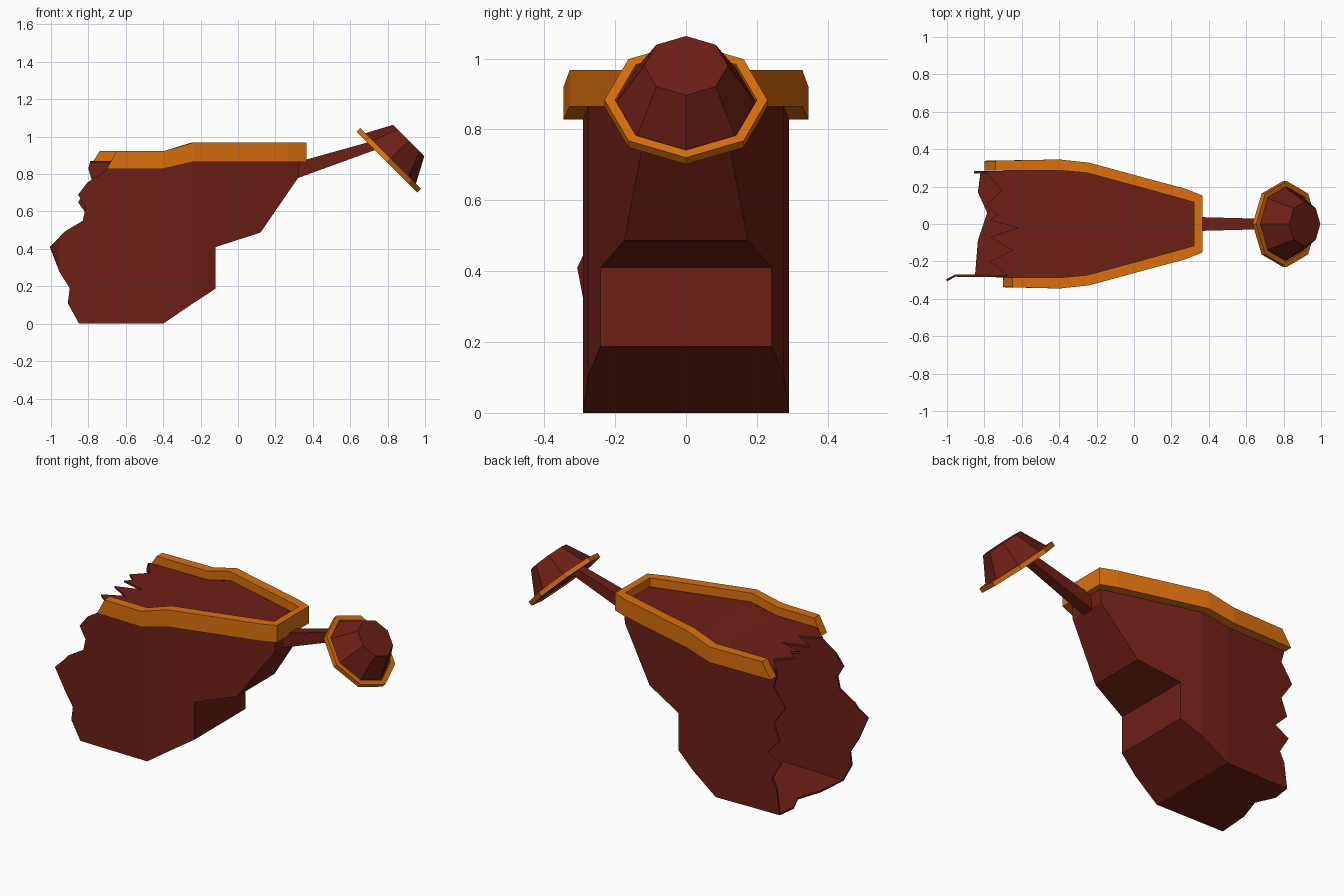
import bpy, bmesh, math
from mathutils import Matrix, Vector

if "Cube" in bpy.data.objects:
    bpy.data.objects.remove(bpy.data.objects["Cube"])


def material(name, rgb):
    m = bpy.data.materials.new(name)
    m.diffuse_color = (*rgb, 1)
    m.use_nodes = True
    m.node_tree.nodes["Principled BSDF"].inputs["Base Color"].default_value = m.diffuse_color
    return m


RED = material("dark_red_wood", (0.155, 0.014, 0.008))
ORANGE = material("orange_trim", (0.70, 0.16, 0.004))


def finish(bm, name, mat, thickness=0):
    bmesh.ops.remove_doubles(bm, verts=bm.verts, dist=0.0005)
    bmesh.ops.recalc_face_normals(bm, faces=bm.faces)
    me = bpy.data.meshes.new(name)
    bm.to_mesh(me)
    bm.free()
    me.materials.append(mat)
    ob = bpy.data.objects.new(name, me)
    bpy.context.collection.objects.link(ob)
    if thickness:
        s = ob.modifiers.new("shell", 'SOLIDIFY')
        s.thickness = thickness
        s.offset = -1
    return ob


def lerp(x, table):
    if x <= table[0][0]:
        return table[0][1]
    for (a, va), (b, vb) in zip(table, table[1:]):
        if x <= b:
            return va + (vb - va) * (x - a) / (b - a)
    return table[-1][1]


def half_width(x):
    return lerp(x, [(-0.85, 0.282), (-0.4, 0.29), (-0.24, 0.275), (0.33, 0.115)])


def deck_z(x):
    return lerp(x, [(-0.4, 0.87), (-0.24, 0.915)])


def panel(bm, points, cuts):
    """Flat polygon split along x so that it can be bent afterwards."""
    vs = [bm.verts.new(p) for p in points]
    bm.faces.new(vs)
    for x in cuts:
        bmesh.ops.bisect_plane(bm, geom=bm.verts[:] + bm.edges[:] + bm.faces[:],
                               plane_co=(x, 0, 0), plane_no=(1, 0, 0), dist=1e-5)


# Hull: two bent side walls with torn ends, joined by floor and stepped bow
keel = [(-0.4, 0), (-0.24, 0.109), (-0.12, 0.187), (-0.12, 0.41), (0.12, 0.487),
        (0.325, 0.785), (0.33, 0.915)]
top = [(-0.24, 0.915), (-0.4, 0.87)]
torn = {
    -1: [(-0.68, 0.87), (-0.69, 0.83), (-0.805, 0.755), (-0.855, 0.69), (-0.815, 0.62),
         (-0.83, 0.55), (-0.93, 0.49), (-1.0, 0.41), (-0.955, 0.28), (-0.90, 0.19),
         (-0.91, 0.11), (-0.85, 0)],
    1: [(-0.79, 0.87), (-0.80, 0.83), (-0.78, 0.76), (-0.855, 0.65), (-0.78, 0.54),
        (-0.82, 0.44), (-0.74, 0.36), (-0.83, 0.31), (-0.77, 0.21), (-0.80, 0.15),
        (-0.82, 0)],
}
hull = bmesh.new()
for side, edge in torn.items():
    bm = bmesh.new()
    panel(bm, [(x, 0, z) for x, z in keel + top + edge], [-0.955, -0.4, -0.24])
    for v in bm.verts:
        bend = 0.025 * max(0, -0.955 - v.co.x) / 0.045
        v.co.y = side * (half_width(v.co.x) + bend)
    me = bpy.data.meshes.new("wall_tmp")
    bm.to_mesh(me)
    bm.free()
    hull.from_mesh(me)
    bpy.data.meshes.remove(me)
floor = [(-0.4, 0.29), (-0.82, half_width(-0.82)), (-0.835, 0.17), (-0.785, 0.06),
         (-0.835, -0.09), (-0.85, -half_width(-0.85)), (-0.4, -0.29)]
hull.faces.new([hull.verts.new((x, y, 0)) for x, y in floor])
for (xa, za), (xb, zb) in zip(keel, keel[1:]):
    a, b = half_width(xa), half_width(xb)
    hull.faces.new([hull.verts.new(p) for p in
                    [(xa, -a, za), (xb, -b, zb), (xb, b, zb), (xa, a, za)]])
finish(hull, "hull", RED, 0.012)

# Deck with a splintered edge
splinters = [(-0.79, 0.28), (-0.71, 0.18), (-0.79, 0.10), (-0.73, 0.05), (-0.77, 0.02),
             (-0.62, -0.02), (-0.77, -0.07), (-0.65, -0.14), (-0.77, -0.20), (-0.67, -0.28)]
bow = [(-0.4, -0.288), (-0.24, -0.273), (0.328, -0.114)]
deck = bmesh.new()
panel(deck, [(x, y, 0) for x, y in splinters + bow + [(x, -y) for x, y in bow[::-1]]],
      [-0.4, -0.24])
for v in deck.verts:
    v.co.z = deck_z(v.co.x)
finish(deck, "deck", RED, 0.012)

# Rail: box section swept round the deck, slanted broken ends
rail_plan = [(-0.4, 0.345, -0.4, 0.287), (-0.24, 0.328, -0.25, 0.273),
             (0.12, 0.23, 0.10, 0.178), (0.27, 0.19, 0.25, 0.136),
             (0.365, 0.153, 0.322, 0.116)]


def rail_section(xo, yo, xi, yi, slant=0):
    zb = lerp(xo, [(-0.4, 0.828), (-0.24, 0.865)])
    zt = lerp(xo, [(-0.4, 0.922), (-0.24, 0.968)])
    return [(xo, yo, zb), (xo + slant, yo, zt), (xi + slant, yi, zt), (xi, yi, zb)]


sections = [rail_section(-0.70, -0.338, -0.70, -0.285, 0.05)]
sections += [rail_section(a, -b, c, -d) for a, b, c, d in rail_plan]
sections += [rail_section(*p) for p in rail_plan[::-1]]
sections += [rail_section(-0.80, 0.338, -0.80, 0.285, 0.06)]


def loft(name, sections, mat, caps=True):
    bm = bmesh.new()
    rings = [[bm.verts.new(p) for p in s] for s in sections]
    n = len(rings[0])
    for r, q in zip(rings, rings[1:]):
        for i in range(n):
            j = (i + 1) % n
            bm.faces.new([r[i], r[j], q[j], q[i]])
    if caps:
        bm.faces.new(rings[0])
        bm.faces.new(rings[-1])
    return finish(bm, name, mat)


loft("rail", sections, ORANGE)

# Tapered bow spar
loft("bow_spar", [[(x, -w, zb), (x, w, zb), (x, w, zt), (x, -w, zt)]
                  for x, w, zb, zt in [(0.31, 0.038, 0.775, 0.862),
                                       (0.75, 0.026, 0.935, 0.985)]], RED)

# Tilted eight-sided cap and its trim ring
tilt = Matrix.Translation((0.797, 0, 0.864)) @ Matrix.Rotation(math.radians(45), 4, 'Y')


def octagon(r, h):
    return [tilt @ Vector((r * math.cos(k * math.pi / 4), r * math.sin(k * math.pi / 4), h))
            for k in range(8)]


loft("cap", [octagon(0.203, 0.005), octagon(0.118, 0.164)], RED)
loft("cap_trim", [octagon(0.20, 0), octagon(0.23, 0), octagon(0.23, 0.027),
                  octagon(0.20, 0.027), octagon(0.20, 0)], ORANGE, caps=False)
